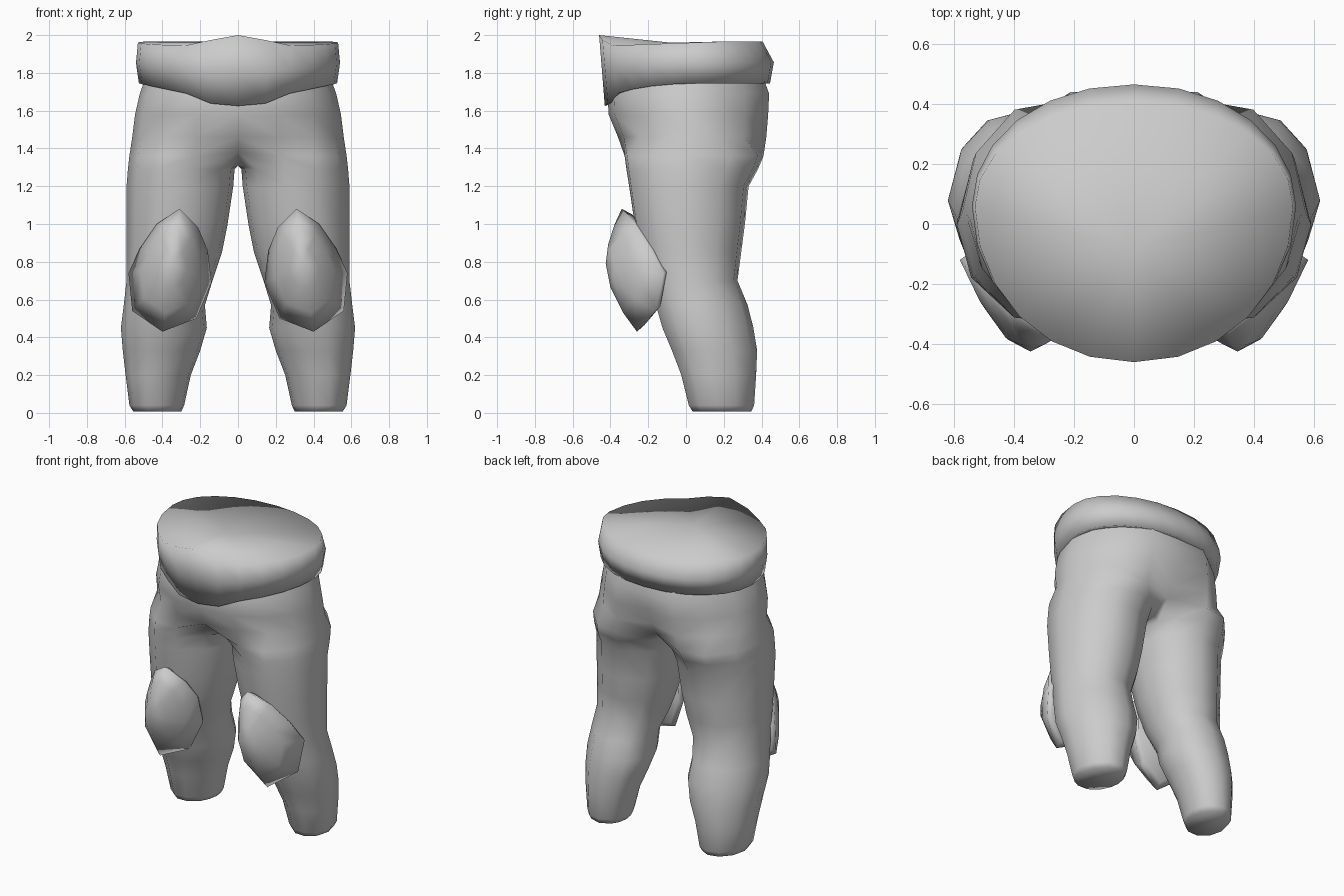
import bpy, bmesh, math

if "Cube" in bpy.data.objects:
    bpy.data.objects.remove(bpy.data.objects["Cube"])

grey = bpy.data.materials.new("plain grey")
grey.diffuse_color = (0.6, 0.6, 0.6, 1)
grey.use_nodes = True
grey.node_tree.nodes["Principled BSDF"].inputs["Base Color"].default_value = grey.diffuse_color


def finish(name, bm, mirror=False):
    bmesh.ops.recalc_face_normals(bm, faces=bm.faces)
    me = bpy.data.meshes.new(name)
    bm.to_mesh(me)
    bm.free()
    for p in me.polygons:
        p.use_smooth = True
    me.materials.append(grey)
    ob = bpy.data.objects.new(name, me)
    bpy.context.collection.objects.link(ob)
    if mirror:
        m = ob.modifiers.new("mirror", 'MIRROR')
        m.use_clip = True
        m.merge_threshold = 0.002
    return ob


def loft(bm, rings, skip=None):
    """Bridge rings of equal point count with quads."""
    vs = [[bm.verts.new(p) for p in r] for r in rings]
    n = len(vs[0])
    for i in range(len(vs) - 1):
        for k in range(n):
            if not (skip and skip(i, k)):
                j = (k + 1) % n
                bm.faces.new((vs[i][k], vs[i][j], vs[i + 1][j], vs[i + 1][k]))
    return vs


# Trousers: half body, outer chain k=0..8, inner chain k=9..11
def torso_ring(z, w, front, back, cleft):
    """Half ellipse whose back flattens into a cheek with a cleft at x = 0."""
    cy, ry = (front + back) / 2, (back - front) / 2
    pts = []
    for k in range(9):
        a = math.radians(-90 + 22.5 * k)
        x = 0 if k in (0, 8) else w * math.cos(a) ** 0.95
        y = cy + ry * math.sin(a)
        if k == 7:
            y = back
        if k == 8:
            y = back - cleft
        pts.append((x, y, z))
    for k in range(1, 4):
        pts.append((0, back - cleft + (front - back + cleft) * k / 4, z))
    return pts


def leg_ring(z, outer, inner, front, back, crotch=False):
    cx, rx = (outer + inner) / 2, (outer - inner) / 2
    cy, ry = (front + back) / 2, (back - front) / 2
    shear = 0.15 if z < 0.6 else 0.05
    pts = []
    for k in range(12):
        a = math.radians(-135 + 33.75 * k if k <= 8 else 135 + 22.5 * (k - 8))
        x, y, h = cx + rx * math.cos(a), cy + ry * math.sin(a), z
        y -= shear * (x - cx)
        if crotch and (k >= 8 or k == 0):
            x = 0
            h = z - 0.05 if k > 8 else z + 0.02
        pts.append((x, y, h))
    return pts


torso = ((1.80, 0.48, -0.38, 0.40, 0.0), (1.69, 0.52, -0.415, 0.44, 0.01),
         (1.58, 0.545, -0.41, 0.435, 0.03), (1.46, 0.56, -0.36, 0.425, 0.07))
legs = ((1.29, 0.583, 0.018, -0.325, 0.385),
        (1.20, 0.59, 0.025, -0.31, 0.335), (1.00, 0.59, 0.055, -0.28, 0.315),
        (0.85, 0.59, 0.085, -0.25, 0.295), (0.70, 0.59, 0.135, -0.21, 0.275),
        (0.57, 0.605, 0.175, -0.165, 0.325), (0.45, 0.62, 0.165, -0.13, 0.355),
        (0.33, 0.61, 0.20, -0.08, 0.375), (0.20, 0.595, 0.25, -0.03, 0.37),
        (0.04, 0.575, 0.285, 0.01, 0.36), (0.008, 0.555, 0.30, 0.03, 0.345))
rings = [torso_ring(*r) for r in torso]
rings.append(leg_ring(1.36, 0.575, 0.0, -0.335, 0.415, True))
rings += [leg_ring(*r) for r in legs]
bm = bmesh.new()
vs = loft(bm, rings, lambda i, k: i < len(torso) and k >= 8)
bm.faces.new(vs[-1])
finish("trousers", bm, True)

# Waistband: closed band, dipping and peaking at the front centre
N = 24


def band_ring(w, front, back, zfun):
    cy = 0.06
    pts = []
    for k in range(N):
        a = 2 * math.pi * k / N
        s, c = math.sin(a), math.cos(a)
        y = cy + s * ((back - cy) if s > 0 else (cy - front))
        x = w * math.copysign(abs(c) ** 0.95, c) if abs(c) > 1e-6 else 0
        pts.append((x, y, zfun(x, y)))
    return pts


def top_z(x, y):
    z = 1.945 + 0.022 * min(1, max(0, (y + 0.38) / 0.6))
    if y < 0 and abs(x) < 0.3:
        z += 0.0275 * (1 + math.cos(math.pi * x / 0.3))
    return z


def low_z(x, y):
    x = abs(x)
    if y > 0.05:
        return 1.745
    if x < 0.17:
        return 1.625 + 0.09 * x
    if x < 0.27:
        return 1.64 + 0.5 * (x - 0.17)
    return 1.69 + 0.21 * (x - 0.27)


bm = bmesh.new()
vs = loft(bm, [
    band_ring(0.53, -0.46, 0.405, top_z),
    band_ring(0.54, -0.445, 0.465, lambda x, y: 0.5 * (top_z(x, y) + low_z(x, y))),
    band_ring(0.525, -0.43, 0.445, low_z),
    band_ring(0.46, -0.37, 0.39, lambda x, y: low_z(x, y) + 0.02)])
top = bm.verts.new((0, -0.08, 1.96))
for k in range(N):
    bm.faces.new((top, vs[0][k], vs[0][(k + 1) % N]))
bm.faces.new(vs[-1])
finish("waistband", bm)

# Knee pads: domed shells on the front outer side of each knee
outline = [(0.31, -0.34, 1.08), (0.43, -0.27, 1.00), (0.52, -0.19, 0.87),
           (0.58, -0.12, 0.74), (0.56, -0.16, 0.54), (0.40, -0.26, 0.43),
           (0.22, -0.20, 0.50), (0.14, -0.17, 0.69), (0.16, -0.20, 0.86),
           (0.21, -0.27, 0.98)]
cx, cy, cz = 0.345, -0.425, 0.79


def pad_ring(s, back=0.0):
    return [(cx + (x - cx) * s, cy + (y - cy) * s ** 1.8 + back, cz + (z - cz) * s)
            for x, y, z in outline]


bm = bmesh.new()
vs = loft(bm, [pad_ring(0.35), pad_ring(0.72), pad_ring(1.0), pad_ring(0.9, 0.07)])
tip = bm.verts.new((cx, cy, cz))
for k in range(len(outline)):
    bm.faces.new((tip, vs[0][k], vs[0][(k + 1) % len(outline)]))
bm.faces.new(vs[-1])
finish("knee_pad", bm, True)
